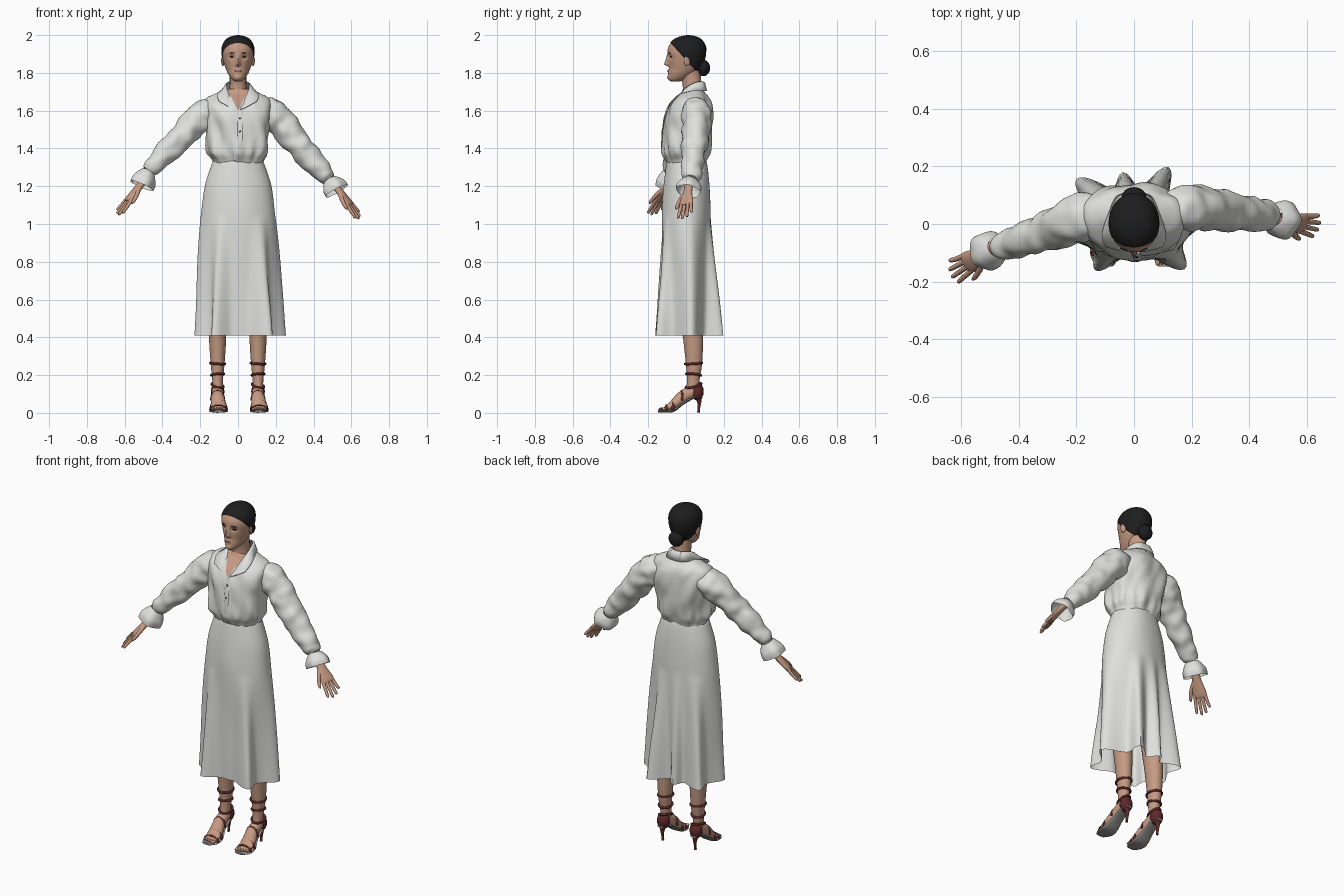
import bpy, bmesh, math
from mathutils import Vector, noise

if "Cube" in bpy.data.objects:
    bpy.data.objects.remove(bpy.data.objects["Cube"])

def material(name, r, g, b):
    m = bpy.data.materials.new(name)
    m.diffuse_color = (r, g, b, 1)
    m.use_nodes = True
    m.node_tree.nodes["Principled BSDF"].inputs["Base Color"].default_value = m.diffuse_color
    return m

SKIN = material("skin", .56, .325, .225)
CLOTH = material("pale cloth", .74, .74, .725)
HAIR = material("black hair", .013, .013, .014)
RED = material("dark red leather", .11, .022, .024)
SOLE = material("grey sole", .30, .29, .28)
DARK = material("dark eye", .03, .018, .014)
LIP = material("lip", .36, .15, .115)

def smooth(pts, k=6):
    """Catmull-Rom interpolation of a list of tuples."""
    out, n = [], len(pts)
    for i in range(n - 1):
        p0, p1, p2, p3 = (pts[min(max(j, 0), n - 1)] for j in (i - 1, i, i + 1, i + 2))
        for s in range(k):
            t = s / k
            out.append([.5 * (2*b + (c-a)*t + (2*a-5*b+4*c-d)*t*t + (3*b-a-3*c+d)*t**3)
                        for a, b, c, d in zip(p0, p1, p2, p3)])
    return out + [list(pts[-1])]

def skin_rings(name, rings, mats, cap=True, closed=True, edit=None):
    """Join rings of points into a smooth object."""
    bm = bmesh.new()
    vs = [[bm.verts.new(p) for p in r] for r in rings]
    n = len(rings[0])
    for a, b in zip(vs, vs[1:]):
        for i in range(n if closed else n - 1):
            j = (i + 1) % n
            bm.faces.new((a[i], a[j], b[j], b[i]))
    if cap:
        bm.faces.new(vs[0]); bm.faces.new(vs[-1])
    bmesh.ops.recalc_face_normals(bm, faces=bm.faces[:])
    if edit:
        edit(bm)
    me = bpy.data.meshes.new(name)
    bm.to_mesh(me); bm.free()
    for m in mats:
        me.materials.append(m)
    me.shade_smooth()
    me.set_sharp_from_angle(angle=math.radians(50))
    ob = bpy.data.objects.new(name, me)
    bpy.context.collection.objects.link(ob)
    return ob

def tube(name, pts, mat, side=(1, 0, 0), n=16, k=5, cap=True, fn=None):
    """Elliptical tube through (x, y, z, width, depth) points."""
    P = smooth(pts, k)
    rings = []
    for i, p in enumerate(P):
        t = (Vector(P[min(i + 1, len(P) - 1)][:3]) - Vector(P[max(i - 1, 0)][:3])).normalized()
        u = Vector(side); u = (u - t * u.dot(t)).normalized()
        v = t.cross(u)
        ring = []
        for j in range(n):
            a = 2 * math.pi * j / n
            d = u * math.cos(a) * p[3] + v * math.sin(a) * p[4]
            c = Vector(p[:3])
            ring.append(c + d * (fn(c + d, a, i / (len(P) - 1)) if fn else 1))
        rings.append(ring)
    return skin_rings(name, rings, [mat], cap)

def lathe(name, table, mats, n=96, k=6, e=1.0, cap=False, fn=None, edit=None):
    """Horizontal ovals from (z, half width, front y, back y)."""
    rings = []
    for z, w, f, b in smooth(table, k):
        ring = []
        for j in range(n):
            a = 2 * math.pi * j / n
            c, s = math.cos(a), math.sin(a)
            x = w * math.copysign(abs(c) ** e, c)
            y = (f + b) / 2 + (b - f) / 2 * math.copysign(abs(s) ** e, s)
            ring.append(fn(x, y, z, a) if fn else (x, y, z))
        rings.append(ring)
    return skin_rings(name, rings, mats, cap, edit=edit)

def ball(name, loc, size, mat, rot=(0, 0, 0)):
    bpy.ops.mesh.primitive_uv_sphere_add(segments=24, ring_count=14, radius=1, location=loc, rotation=rot)
    ob = bpy.context.object
    ob.name, ob.scale = name, size
    ob.data.materials.append(mat); ob.data.shade_smooth()
    return ob

def hoop(name, loc, rx, ry, r, mat, rot=(0, 0, 0)):
    pts = [(rx * math.cos(a), ry * math.sin(a), 0, r, r) for a in (i * math.pi / 12 for i in range(25))]
    ob = tube(name, pts, mat, (0, 0, 1), 8, 2, False)
    ob.location, ob.rotation_euler = loc, rot

# head: skin face and hair cap split by a slanted hairline
def g(d, s): return math.exp(-(d / s) ** 2)
def clamp(v): return min(max(v, 0), 1)

def face(x, y, z, a):
    if y < -.02:
        y -= .025 * clamp((1.905 - z) / .06) * clamp((z - 1.832) / .012) * g(x, .011)
        y -= .005 * g(x, .02) * g(z - 1.81, .01) + .006 * g(x, .02) * g(z - 1.775, .012)
        y += .009 * g(abs(x) - .032, .016) * g(z - 1.885, .013)
    return x, y, z

def hairline(bm):
    co, no = Vector((0, -.085, 1.962)), Vector((0, 1, .9)).normalized()
    bmesh.ops.bisect_plane(bm, geom=bm.verts[:] + bm.edges[:] + bm.faces[:], plane_co=co, plane_no=no)
    for f in bm.faces:
        f.material_index = int((f.calc_center_median() - co).dot(no) > 0)
    for v in bm.verts:
        if (v.co - co).dot(no) > .004:
            v.co += v.normal * .003

head = lathe("head", [(1.755, .016, -.08, -.03), (1.766, .032, -.092, 0), (1.79, .05, -.094, .04),
    (1.82, .064, -.090, .075), (1.85, .074, -.092, .09), (1.88, .081, -.095, .1), (1.91, .085, -.098, .104),
    (1.94, .082, -.092, .103), (1.97, .067, -.07, .086), (1.988, .043, -.037, .06), (1.997, .008, .005, .02)],
    [SKIN, HAIR], cap=True, fn=face, edit=hairline)
verts = [v.co.copy() for v in head.data.vertices if v.co.y < -.03]
def on_face(x, z): return min(verts, key=lambda v: (v.x - x) ** 2 + (v.z - z) ** 2)

for s in (-1, 1):
    ball("eye", on_face(s * .033, 1.885), (.014, .004, .005), DARK, (0, 0, s * .35))
    ball("eyebrow", on_face(s * .034, 1.907), (.018, .003, .0025), HAIR, (0, s * .1, s * .35))
    ball("ear", (s * .08, .005, 1.862), (.008, .017, .027), SKIN, (.15, 0, s * .3))
ball("lips", on_face(0, 1.81), (.018, .003, .006), LIP)
ball("hair_bun", (0, .092, 1.826), (.043, .036, .043), HAIR)
hoop("bun_coil", (0, .098, 1.826), .03, .03, .013, HAIR, (math.pi / 2, 0, 0))
tube("neck", [(0, .035, 1.6, .075, .06), (0, .036, 1.68, .052, .055), (0, .032, 1.74, .045, .05),
              (0, .022, 1.81, .046, .055)], SKIN)

# shirt body with an open V neck
def creases(x, y, z, a):
    m = clamp((z - 1.31) / .06) * clamp((1.7 - z) / .06)
    q = noise.noise(Vector((x * 14 + z * 6, y * 14, z * 6)))
    d = m * (.018 * q + .004 * math.sin(a * 15) * clamp((1.48 - z) / .1))
    return x + d * math.cos(a), y + d * math.sin(a), z

def v_neck(bm):
    for s in (-1, 1):
        bmesh.ops.bisect_plane(bm, geom=bm.verts[:] + bm.edges[:] + bm.faces[:],
                               plane_co=(0, 0, 1.6), plane_no=(s, 0, -.5))
    for f in bm.faces:
        c = f.calc_center_median()
        f.material_index = int(c.y < .02 and abs(c.x) < .5 * (c.z - 1.6))

lathe("shirt_body", [(1.31, .13, -.09, .1), (1.34, .136, -.105, .11), (1.38, .16, -.122, .124),
    (1.45, .166, -.123, .135), (1.52, .17, -.118, .14), (1.58, .178, -.108, .14), (1.63, .184, -.085, .133),
    (1.665, .168, -.054, .12), (1.69, .122, -.03, .103), (1.715, .07, -.015, .09)],
    [CLOTH, SKIN], e=.9, fn=creases, edit=v_neck)

# folded collar, mirrored from its right half
def both(half): return smooth([(-x, y, z) for x, y, z in half[:0:-1]] + half, 5)
top = both([(0, .09, 1.755), (.043, .076, 1.755), (.06, .03, 1.742), (.052, -.025, 1.70), (.008, -.095, 1.605)])
mid = both([(0, .1, 1.75), (.049, .086, 1.75), (.069, .03, 1.735), (.065, -.033, 1.69), (.035, -.098, 1.615)])
low = both([(0, .112, 1.705), (.06, .097, 1.705), (.092, .03, 1.705), (.112, -.04, 1.685), (.1, -.08, 1.65)])
collar = skin_rings("collar", [top, mid, low], [CLOTH], cap=False, closed=False)
collar.modifiers.new("thickness", "SOLIDIFY").thickness = .003

# button placket
tube("placket", [(.008, -.1, 1.6, .014, .003), (.012, -.121, 1.52, .014, .003), (.01, -.128, 1.44, .014, .003),
                 (-.005, -.127, 1.385, .014, .003), (-.012, -.108, 1.335, .012, .003)], CLOTH, n=8)
for z, y in ((1.56, -.115), (1.49, -.127)):
    ball("button", (.01, y, z), (.005, .003, .005), DARK)

# skirt flaring into deep folds at the hem
LOBES = [(141, .1), (102, .062), (59, .1), (-42, .088), (-129, .075), (7, .056), (190, .036)]
def folds(x, y, z, a):
    t = math.atan2(y, x)
    amt = clamp((1.05 - z) / .64) ** .95
    d = 0
    for deg, h in LOBES:
        diff = (t - math.radians(deg) + math.pi) % (2 * math.pi) - math.pi
        d += h * g(diff, .22)
    d = d * amt + .005 * noise.noise(Vector((x * 8, y * 8, z * 3)))
    return x + d * math.cos(t), y + d * math.sin(t), z

lathe("skirt", [(1.34, .122, -.09, .1), (1.33, .133, -.1, .108), (1.28, .152, -.108, .117), (1.2, .177, -.118, .125),
    (1.1, .192, -.126, .13), (1., .2, -.127, .13), (.8, .202, -.122, .127), (.6, .202, -.12, .125),
    (.41, .202, -.116, .121)], [CLOTH], n=144, fn=folds)

# sleeves with gathered ruffle cuffs
def rumple(p, a, t):
    return 1 + .2 * noise.noise(Vector((p.x * 18, p.y * 12, p.z * 18))) * clamp((.97 - t) * 8)
def frill(p, a, t): return 1 + .05 * t * math.sin(a * 5)

LEFT = [(-.12, .035, 1.595, .06), (-.18, .024, 1.58, .08), (-.25, -.005, 1.515, .073), (-.325, -.035, 1.435, .066),
        (-.40, -.06, 1.36, .058), (-.455, -.076, 1.303, .048), (-.476, -.08, 1.28, .034)]
RIGHT = [(.12, .05, 1.6, .06), (.18, .056, 1.585, .08), (.25, .056, 1.505, .075), (.33, .045, 1.41, .068),
         (.41, .035, 1.315, .06), (.465, .03, 1.255, .048), (.485, .026, 1.235, .034)]
CUFFS = {"left": ((-.485, -.085, 1.26, .05), (-.498, -.09, 1.232, .065), (-.511, -.095, 1.203, .066)),
         "right": ((.494, .022, 1.22, .05), (.508, .017, 1.197, .065), (.521, .012, 1.174, .066))}
for side, path in (("left", LEFT), ("right", RIGHT)):
    tube(side + "_sleeve", [p + (p[3],) for p in path], CLOTH, (0, 1, 0), 32, 8, fn=rumple)
    tube(side + "_cuff", [p + (p[3],) for p in (path[-1],) + CUFFS[side]], CLOTH, (0, 1, 0), 48, 5, False, frill)

# hands with four fingers and a thumb
def hand(side, wrist, tip, thumb_dir):
    w, t = Vector(wrist), Vector(tip)
    d = t - w; L = d.length; d.normalize()
    s = Vector(thumb_dir); s = (s - d * s.dot(d)).normalized()
    def at(along, across, a, b): return (*(w + d * along * L + s * across), a, b)
    tube(side + "_palm", [at(-.25, 0, .024, .02), at(.08, 0, .024, .018), at(.3, .002, .034, .017),
                          at(.5, 0, .039, .015), at(.58, 0, .034, .011)], SKIN, s)
    for i, reach in enumerate((.95, 1.0, .97, .86)):
        o = .028 - .0185 * i
        tube(side + "_finger", [at(.5, o, .0098, .0098), at(.72, o * 1.2, .009, .009),
                                at(reach - .03, o * 1.4, .0075, .0075), at(reach, o * 1.45, .003, .003)], SKIN, s, 10)
    tube(side + "_thumb", [at(.2, .018, .014, .012), at(.38, .042, .011, .011), at(.56, .055, .009, .009),
                           at(.64, .058, .004, .004)], SKIN, s, 10)

hand("left", (-.51, -.094, 1.215), (-.638, -.172, 1.05), (.5, -.85, -.05))
hand("right", (.525, .012, 1.19), (.644, -.008, 1.032), (-.5, -.85, -.05))

# legs, feet and strappy heeled sandals
for side, x, splay in (("left", -.108, .005), ("right", .106, .006)):
    tube(side + "_leg", [(x, .01, .95, .075, .08), (x, .02, .6, .058, .062), (x, .035, .43, .047, .055),
        (x, .04, .35, .043, .05), (x, .042, .25, .036, .042), (x, .038, .17, .028, .033),
        (x, .035, .1, .028, .036)], SKIN, n=24)
    tx = x + splay
    tube(side + "_foot", [(x, .078, .11, .016, .018), (x, .045, .116, .029, .032), (x, -.015, .085, .034, .034),
        (tx, -.065, .043, .041, .026), (tx, -.105, .024, .04, .013), (tx, -.118, .02, .034, .008)], SKIN, n=20)
    for i in range(5):
        inner = -1 if x > 0 else 1
        ball(side + "_toe", (tx + inner * (.03 - .0155 * i), -.127 + .004 * i, .021),
             (.0095 if i == 0 else .007, .018, .008), SKIN)
    tube(side + "_sole", [(x, .088, .086, .02, .006), (x, .045, .083, .03, .007), (x, -.015, .05, .036, .007),
        (tx, -.065, .014, .047, .008), (tx, -.11, .008, .048, .007), (tx, -.148, .009, .028, .006)], SOLE, n=20)
    ball(side + "_heel_counter", (x, .06, .113), (.036, .034, .047), RED)
    tube(side + "_heel", [(x, .064, .1, .028, .024), (x, .07, .06, .012, .012), (x, .067, .02, .007, .007),
                          (x, .066, .001, .008, .008)], RED, n=14)
    for z, rx, ry, tilt in ((.262, .039, .045, .06), (.203, .034, .04, -.1), (.145, .032, .042, .25)):
        hoop(side + "_ankle_strap", (x, .04, z), rx, ry, .0065, RED, (tilt, tilt, 0))
    for y, h, w in ((-.02, .118, .036), (-.068, .068, .045), (-.102, .04, .045)):
        c = tx if y < -.05 else x
        base = h - .052 if y > -.09 else .012
        tube(side + "_foot_strap", [(c - w, y, base, .008, .005), (c - w * .75, y, (base + 2 * h) / 3, .008, .005),
            (c, y, h, .008, .005), (c + w * .75, y, (base + 2 * h) / 3, .008, .005), (c + w, y, base, .008, .005)],
            RED, (0, 1, 0), 8)
